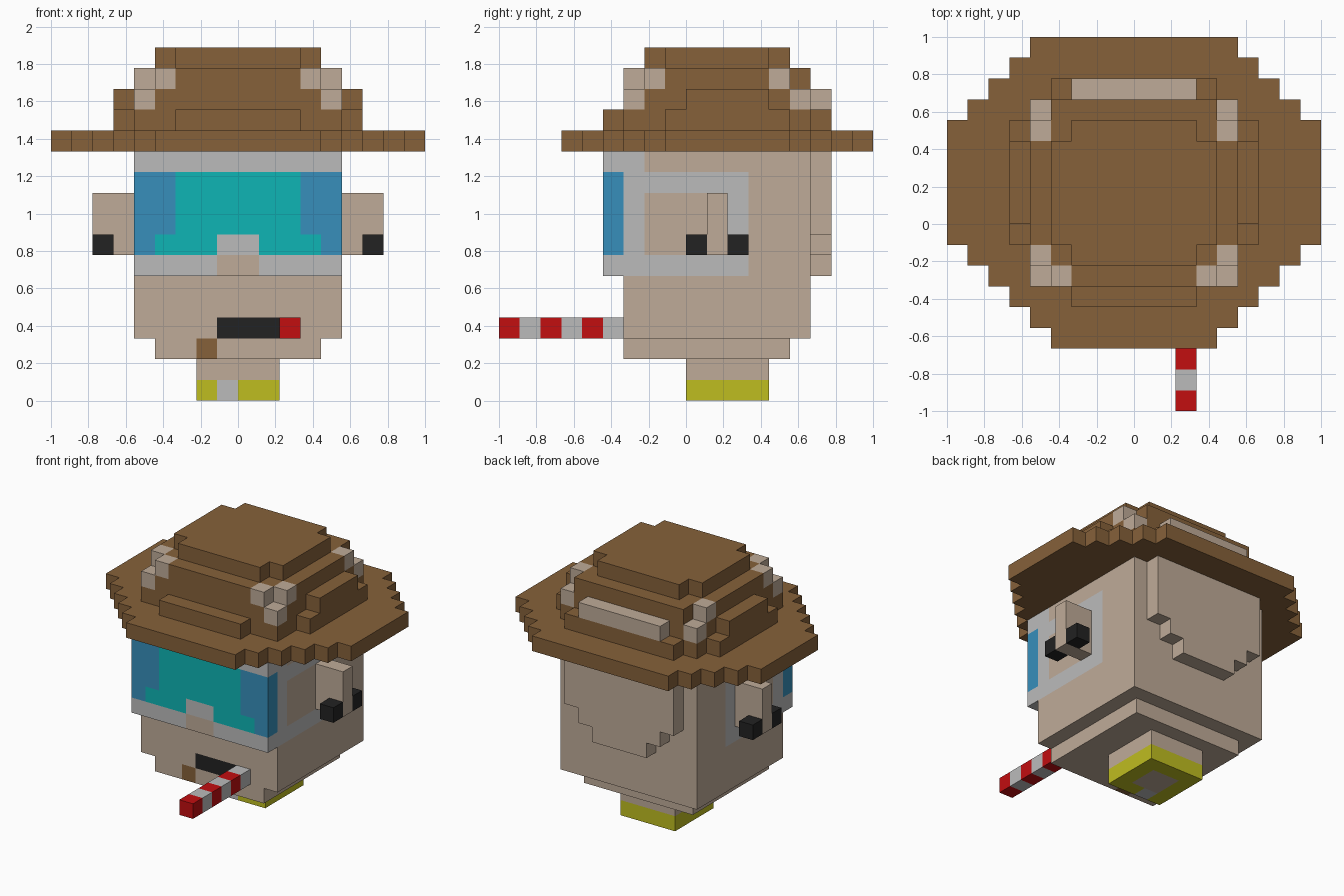
import bpy, bmesh
from mathutils import Vector

U = 1 / 9  # size of one block

cube = bpy.data.objects.get("Cube")
if cube:
    bpy.data.objects.remove(cube, do_unlink=True)


def linear(c):
    c /= 255
    return c / 12.92 if c <= 0.04045 else ((c + 0.055) / 1.055) ** 2.4


def material(name, rgb):
    m = bpy.data.materials.new(name)
    col = (*[linear(c) for c in rgb], 1)
    m.diffuse_color = col
    m.use_nodes = True
    bsdf = m.node_tree.nodes["Principled BSDF"]
    bsdf.inputs["Base Color"].default_value = col
    bsdf.inputs["Roughness"].default_value = 0.9
    return m


BROWN = material("hat brown", (134, 97, 58))
SKIN = material("skin beige", (191, 171, 152))
GREY = material("light grey", (187, 187, 187))
TEAL = material("lens teal", (14, 181, 181))
BLUE = material("lens blue", (55, 143, 187))
RED = material("red", (194, 14, 16))
YELLOW = material("collar yellow", (191, 189, 32))
BLACK = material("black", (34, 34, 34))


def finish(name, bm, mats):
    bmesh.ops.recalc_face_normals(bm, faces=bm.faces)
    bmesh.ops.scale(bm, vec=(U, U, U), verts=bm.verts)
    me = bpy.data.meshes.new(name)
    bm.to_mesh(me)
    bm.free()
    for m in mats:
        me.materials.append(m)
    ob = bpy.data.objects.new(name, me)
    bpy.context.collection.objects.link(ob)
    return ob


def box(name, lo, hi, mat, rule=None):
    """Box in block units; a rule(x, y, z) picks the material of each block."""
    bm = bmesh.new()
    bmesh.ops.create_cube(bm, size=1)
    lo, hi = Vector(lo), Vector(hi)
    for v in bm.verts:
        v.co = Vector([lo[i] + (v.co[i] + 0.5) * (hi[i] - lo[i]) for i in range(3)])
    mats = [mat]
    if rule:
        # cut the box along the block grid, then colour by block centre
        for axis in range(3):
            normal = Vector([float(i == axis) for i in range(3)])
            for k in range(int(lo[axis]) + 1, int(hi[axis])):
                bmesh.ops.bisect_plane(bm, geom=bm.verts[:] + bm.edges[:] + bm.faces[:],
                                       plane_co=normal * k, plane_no=normal)
        bm.normal_update()
        for f in bm.faces:
            m = rule(*(f.calc_center_median() - f.normal * 0.5)) or mat
            if m not in mats:
                mats.append(m)
            f.material_index = mats.index(m)
    return finish(name, bm, mats)


def stepped(name, rows, depth, mat, upright=False):
    """Symmetric stepped outline from (start, end, half width) rows, extruded."""
    side = [(w, t) for a, b, w in rows for t in (a, b)]
    outline = side + [(-x, t) for x, t in reversed(side)]
    a, b = depth
    bm = bmesh.new()
    place = (lambda x, t, d: (x, d, t)) if upright else (lambda x, t, d: (x, t, d))
    face = bm.faces.new([bm.verts.new(place(x, t, a)) for x, t in outline])
    new = bmesh.ops.extrude_face_region(bm, geom=[face])["geom"]
    bmesh.ops.translate(bm, vec=place(0, 0, b - a),
                        verts=[g for g in new if isinstance(g, bmesh.types.BMVert)])
    return finish(name, bm, [mat])


# Neck with coloured collar
def collar_rule(x, y, z):
    if abs(x) < 1 and 1 < y < 3:
        return SKIN
    return GREY if -1 < x < 0 and y < 1 else YELLOW


box("collar", (-2, 0, 0), (2, 4, 1), YELLOW, collar_rule)
box("neck", (-2, 0, 1), (2, 4, 2), SKIN)

# Chin with a small beard patch
box("chin", (-4, -3, 2), (4, 5, 3), SKIN,
    lambda x, y, z: BROWN if -2 < x < -1 and y < -2 else SKIN)


# Head with mouth and goggle strap
def head_rule(x, y, z):
    if y < -2 and z < 4 and -1 < x < 2:
        return BLACK
    if abs(x) > 4 and y < 3:
        if 6 < z < 7 or 10 < z < 11 or (z > 11 and y < -2):
            return GREY
        if 7 < z < 10 and (y < -2 or y > 2):
            return GREY
    return SKIN


box("head", (-5, -3, 3), (5, 6, 12), SKIN, head_rule)


# Goggles with lenses and nose opening
def goggle_rule(x, y, z):
    x = abs(x)
    if z < 7:
        return SKIN if x < 1 else GREY
    if z > 11 or (z < 8 and x < 1):
        return GREY
    return TEAL if x < (4 if z < 8 else 3) else BLUE


box("goggles", (-5, -4, 6), (5, -3, 12), GREY, goggle_rule)

# Hair at the back of the head
stepped("back_hair", [(6, 7, 2), (7, 8, 3), (8, 12, 4)], (6, 7), SKIN, upright=True)

# Striped straw in the mouth
box("straw", (2, -9, 3), (3, -3, 4), GREY,
    lambda x, y, z: RED if int(y + 9) % 2 == 0 else GREY)

# Hat brim and crown tiers
stepped("hat_brim", [(-6, -5, 4), (-5, -4, 5), (-4, -3, 6), (-3, -2, 7), (-2, -1, 8),
                     (-1, 5, 9), (5, 6, 8), (6, 7, 7), (7, 8, 6), (8, 9, 5)], (12, 13), BROWN)
stepped("hat_tier_1", [(-4, -3, 3), (-3, -1, 5), (-1, 5, 6), (5, 6, 5), (6, 7, 4)],
        (13, 14), BROWN)
stepped("hat_tier_2", [(-3, -2, 4), (-2, 0, 5), (0, 4, 6), (4, 5, 5), (5, 6, 4)],
        (14, 15), BROWN)
stepped("hat_tier_3", [(-3, -2, 3), (-2, -1, 4), (-1, 4, 5), (4, 6, 4)], (15, 16), BROWN)
stepped("hat_top", [(-2, -1, 3), (-1, 4, 4), (4, 5, 3)], (16, 17), BROWN)
box("hat_back_band", (-3, 6, 14), (3, 7, 15), SKIN)

# Mirrored ears, earpieces and hat studs
STUDS = [(4, -3, 14), (3, -3, 15), (4, -2, 15), (4, 4, 15), (4, 5, 14)]
for side, s in (("left", 1), ("right", -1)):
    def pair(name, lo, hi, mat):
        xs = sorted((s * lo[0], s * hi[0]))
        box(f"{side}_{name}", (xs[0], *lo[1:]), (xs[1], *hi[1:]), mat)

    pair("ear", (5, 1, 7), (7, 2, 10), SKIN)
    pair("front_earpiece", (6, 0, 7), (7, 1, 8), BLACK)
    pair("back_earpiece", (6, 2, 7), (7, 3, 8), BLACK)
    for i, (x, y, z) in enumerate(STUDS):
        pair(f"hat_stud_{i + 1}", (x, y, z), (x + 1, y + 1, z + 1), SKIN)
